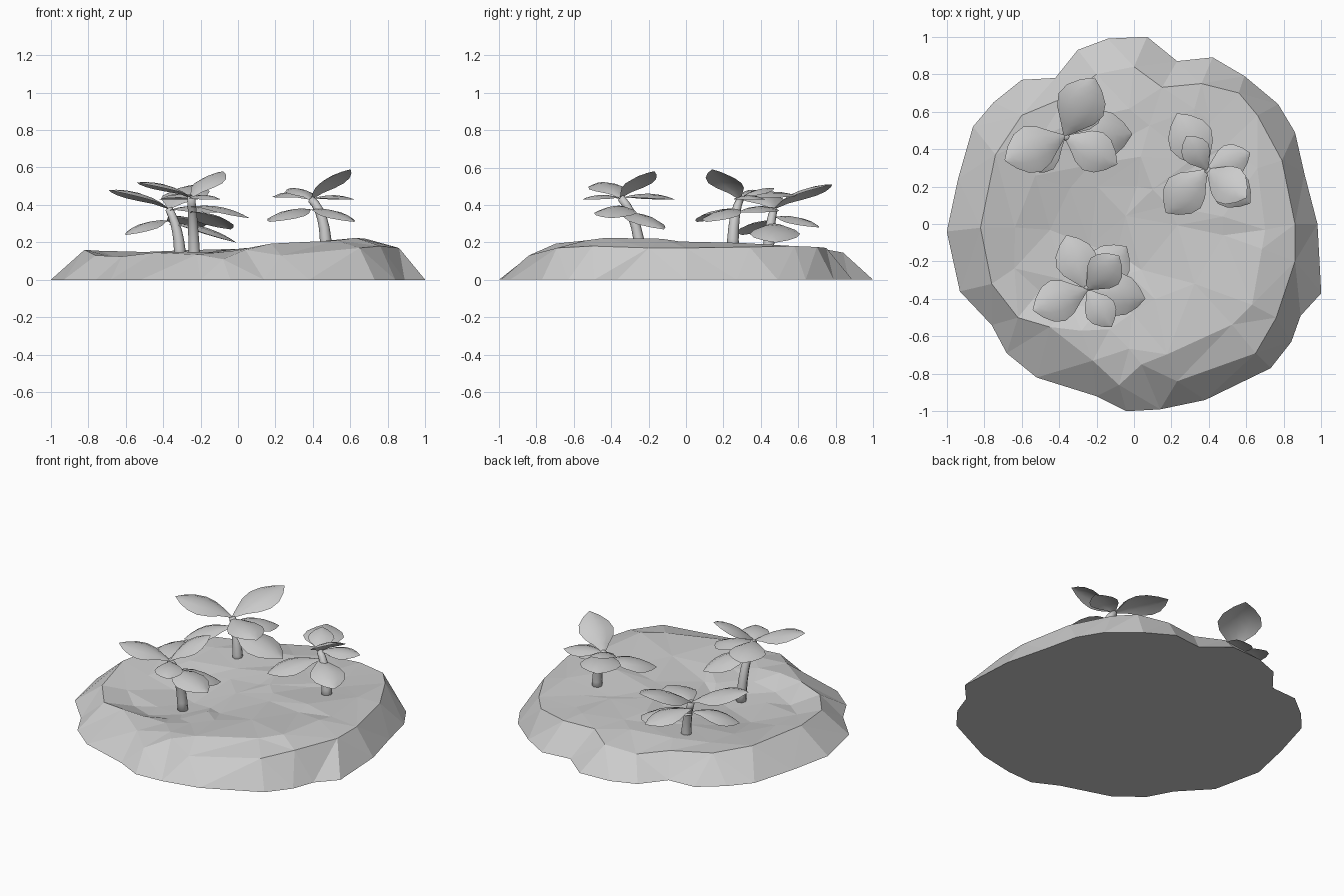
import bpy, bmesh, math, random
from mathutils import Vector
from mathutils.geometry import delaunay_2d_cdt

random.seed(4)
cube = bpy.data.objects.get("Cube")
if cube:
    bpy.data.objects.remove(cube, do_unlink=True)

# One plain colour for everything
grey = bpy.data.materials.new("plain_grey")
grey.use_nodes = True
tone = (0.6, 0.6, 0.6, 1.0)
grey.diffuse_color = tone
grey.node_tree.nodes["Principled BSDF"].inputs["Base Color"].default_value = tone


def make_object(name, bm, smooth):
    mesh = bpy.data.meshes.new(name)
    bm.to_mesh(mesh)
    bm.free()
    mesh.materials.append(grey)
    for poly in mesh.polygons:
        poly.use_smooth = smooth
    obj = bpy.data.objects.new(name, mesh)
    bpy.context.scene.collection.objects.link(obj)
    return obj


# Island: shoreline on the ground, then the upper rim of the slope
shore = [(-.14, .99), (.07, 1), (.23, .87), (.42, .89), (.59, .79), (.77, .64), (.86, .49),
         (.91, .27), (.98, 0), (1, -.37), (.89, -.49), (.84, -.63), (.73, -.77), (.38, -.94),
         (.14, -.99), (-.04, -1), (-.2, -.92), (-.52, -.82), (-.68, -.69), (-.76, -.54),
         (-.93, -.36), (-1, -.04), (-.94, .24), (-.86, .52), (-.75, .65), (-.6, .77),
         (-.42, .78), (-.3, .93)]
rim = [(0, .84, .145), (.15, .73, .165), (.36, .75, .17), (.56, .7, .175), (.66, .58, .18),
       (.79, .34, .175), (.86, 0, .17), (.86, -.2, .17), (.76, -.5, .18), (.65, -.69, .17),
       (.23, -.84, .13), (.04, -.75, .16), (-.08, -.86, .11), (-.22, -.73, .135),
       (-.28, -.57, .15), (-.45, -.55, .145), (-.62, -.5, .125), (-.76, -.32, .13),
       (-.82, -.02, .16), (-.74, .37, .155), (-.6, .58, .15), (-.36, .68, .14),
       (-.2, .8, .12)]


def ground(x, y):
    # Rises to the left, with a hollow around the front palm
    hollow = 0.075 * math.exp(-((x + .3) ** 2 + (y + .15) ** 2) / .14)
    return 0.168 + 0.055 * x - 0.07 * x * y + 0.1 * max(0, -x - .5) - hollow


def build_island():
    points = [Vector((x, y, 0)) for x, y in reversed(shore)]
    n = len(points)
    points += [Vector(p) for p in rim]
    m = len(points)
    # Rolling inner ground in jittered rings
    for scale, count in ((.78, 21), (.53, 15), (.28, 9), (0, 1)):
        for i in range(count):
            a = rim[int(i * len(rim) / count)]
            x = a[0] * scale + random.uniform(-.05, .05)
            y = a[1] * scale + random.uniform(-.05, .05)
            points.append(Vector((x, y, ground(x, y) + random.uniform(-.01, .01))))
    edges = [(i, i + 1 if i + 1 < m else n) for i in range(n, m)]
    flat, _, faces, origin, _, _ = delaunay_2d_cdt(
        [p.xy for p in points], edges, [list(range(n))], 1, 1e-5)
    bm = bmesh.new()
    verts = []
    for p, ids in zip(flat, origin):
        z = points[ids[0]].z if ids else ground(p.x, p.y)
        verts.append(bm.verts.new((p.x, p.y, z)))
    for f in faces:
        bm.faces.new([verts[i] for i in f])
    # Flat underside closes the shoreline
    bmesh.ops.holes_fill(bm, edges=[e for e in bm.edges if e.is_boundary], sides=0)
    bmesh.ops.recalc_face_normals(bm, faces=bm.faces[:])
    make_object("island", bm, False)


def build_trunk(name, base, crown, bend, sides=8, steps=6):
    bm = bmesh.new()
    base, crown, bend = Vector(base), Vector(crown), Vector(bend)
    rings = []
    for s in range(steps + 1):
        t = s / steps
        centre = base * (1 - t) ** 2 + bend * 2 * t * (1 - t) + crown * t * t
        axis = ((bend - base) * (1 - t) + (crown - bend) * t).normalized()
        u = axis.cross(Vector((0, 1, 0))).normalized()
        v = axis.cross(u)
        r = 0.033 - 0.013 * t
        rings.append([bm.verts.new(centre + r * (u * math.cos(a) + v * math.sin(a)))
                      for a in (math.tau * k / sides for k in range(sides))])
    for low, high in zip(rings, rings[1:]):
        for k in range(sides):
            j = (k + 1) % sides
            bm.faces.new((low[k], low[j], high[j], high[k]))
    bm.faces.new(rings[0])
    bm.faces.new(rings[-1])
    bmesh.ops.recalc_face_normals(bm, faces=bm.faces[:])
    make_object(name, bm, True)


def build_leaf(name, crown, tip):
    # Broad pointed sheet, arched along its length and drooping at its edges
    start, tip = Vector(crown), Vector(tip)
    # Low leaves grow from further down the trunk
    start.z -= 0.45 * max(0, start.z - tip.z)
    along = tip - start
    length = along.length
    side = along.cross(Vector((0, 0, 1))).normalized()
    up = side.cross(along).normalized()
    half = 0.36 * length
    outline = ((0, .06), (.18, .42), (.36, .82), (.54, 1), (.72, .86), (.88, .48), (1, .02))
    bm = bmesh.new()
    rows = []
    for t, w in outline:
        mid = start + along * t + up * (0.36 * length * t * (1 - t))
        rows.append([bm.verts.new(mid + side * half * w * k - up * (0.25 * half * w * k * k))
                     for k in (-1, -.5, 0, .5, 1)])
    for a, b in zip(rows, rows[1:]):
        for k in range(4):
            bm.faces.new((a[k], a[k + 1], b[k + 1], b[k]))
    bmesh.ops.recalc_face_normals(bm, faces=bm.faces[:])
    if sum(f.normal.z for f in bm.faces) < 0:
        bmesh.ops.reverse_faces(bm, faces=bm.faces[:])
    make_object(name, bm, True)


# Palms: trunk base, bend, crown, leaf tips
palms = {
    "front_palm": ((-.23, -.24, .05), (-.24, -.24, .32), (-.25, -.35, .44),
                   [(-.08, -.17, .58), (-.54, -.46, .52), (-.12, -.55, .43),
                    (.06, -.4, .33), (-.04, -.12, .27), (-.36, -.06, .43)]),
    "back_palm": ((-.31, .44, .11), (-.31, .44, .27), (-.37, .47, .38),
                  [(-.21, .78, .51), (-.69, .34, .48), (-.01, .48, .2),
                   (-.09, .32, .36), (-.6, .3, .24), (-.2, .71, .28)]),
    "left_palm": ((.47, .25, .15), (.47, .25, .36), (.39, .29, .43),
                  [(.6, .14, .59), (.17, .06, .31), (.23, .59, .45),
                   (.28, .47, .49), (.62, .38, .43), (.62, .11, .31)]),
}

build_island()
for palm, (base, bend, crown, tips) in palms.items():
    build_trunk(palm + "_trunk", base, crown, bend)
    for i, tip in enumerate(tips):
        build_leaf(f"{palm}_leaf_{i + 1}", crown, tip)
